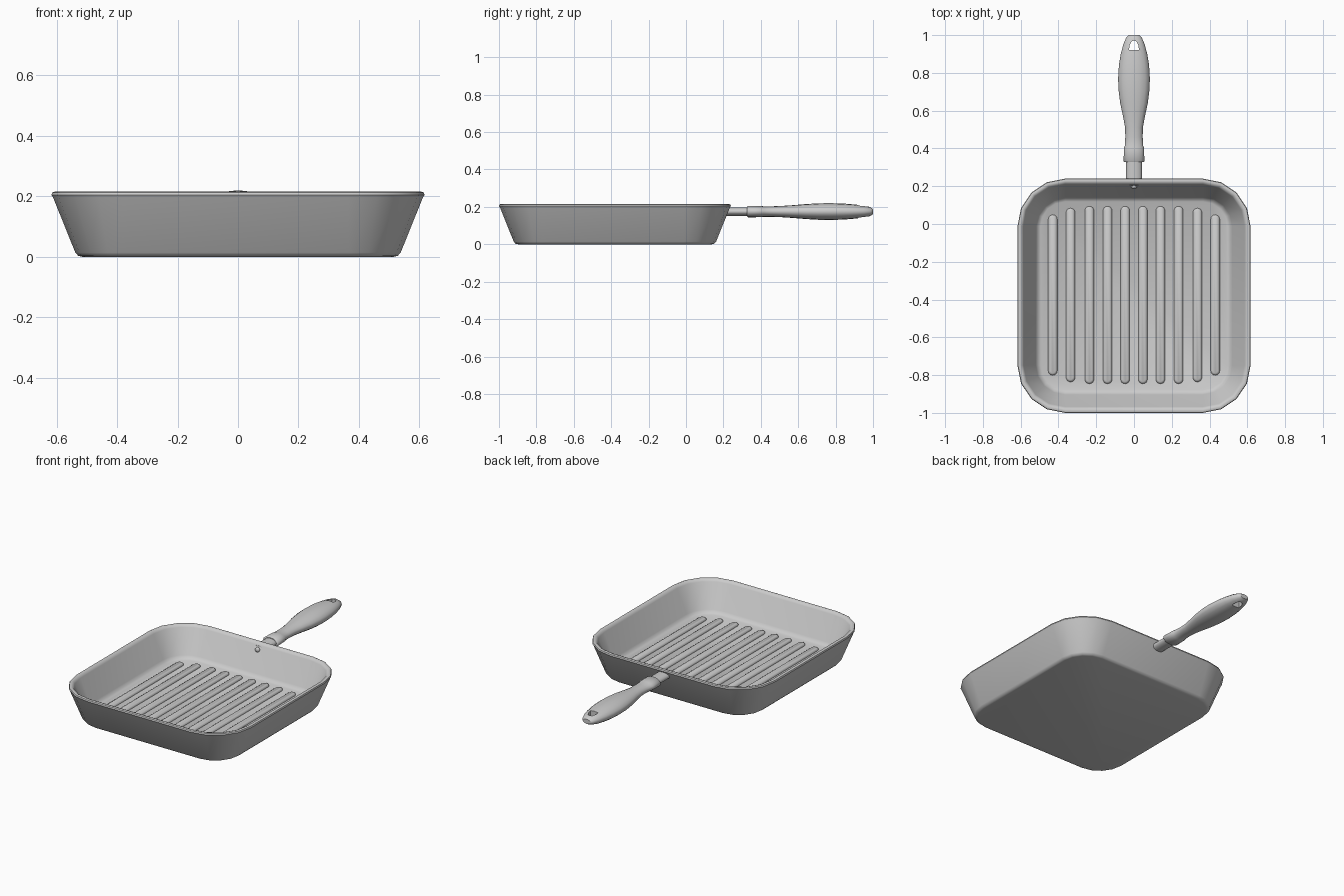
import bpy, bmesh
from math import sin, cos, pi
from mathutils import Matrix

if "Cube" in bpy.data.objects:
    bpy.data.objects.remove(bpy.data.objects["Cube"])

CY = -0.38      # pan centre in y
FLOOR = 0.03    # cooking surface height
HZ = 0.175      # handle axis height


def loft(name, rings, angle=40):
    """Skin a list of equal-length rings and cap both ends."""
    bm = bmesh.new()
    loops = [[bm.verts.new(p) for p in r] for r in rings]
    n = len(loops[0])
    for a, b in zip(loops, loops[1:]):
        for i in range(n):
            j = (i + 1) % n
            bm.faces.new((a[i], a[j], b[j], b[i]))
    bm.faces.new(loops[0][::-1])
    bm.faces.new(loops[-1])
    bmesh.ops.recalc_face_normals(bm, faces=bm.faces)
    me = bpy.data.meshes.new(name)
    bm.to_mesh(me)
    bm.free()
    ob = bpy.data.objects.new(name, me)
    bpy.context.collection.objects.link(ob)
    smooth(ob, angle)
    return ob


def smooth(ob, angle):
    bpy.ops.object.select_all(action='DESELECT')
    ob.select_set(True)
    bpy.context.view_layer.objects.active = ob
    bpy.ops.object.shade_smooth_by_angle(angle=angle * pi / 180)


def rounded(cx, cy, hx, hy, r, z, seg):
    """Rounded rectangle ring."""
    pts = []
    for k, (sx, sy) in enumerate([(1, 1), (-1, 1), (-1, -1), (1, -1)]):
        for i in range(seg + 1):
            a = (k + i / seg) * pi / 2
            pts.append((cx + sx * (hx - r) + r * cos(a),
                        cy + sy * (hy - r) + r * sin(a), z))
    return pts


def oval(y, rx, rz, n=16):
    """Elliptical ring around the handle axis."""
    return [(rx * cos(2 * pi * i / n), y, HZ + rz * sin(2 * pi * i / n)) for i in range(n)]


# pan body: outside wall, rolled rim, inside wall, floor
profile = [(0.515, 0.0), (0.528, 0.003), (0.538, 0.014), (0.611, 0.195),
           (0.617, 0.205), (0.614, 0.213), (0.605, 0.216), (0.593, 0.212),
           (0.585, 0.2), (0.52, 0.052), (0.51, 0.038), (0.495, FLOOR)]
loft("pan_body", [rounded(0, CY, h, h + 0.003, h - 0.365, z, 4) for h, z in profile], 50)

# grill ribs, shorter near the sides
for x, half in [(0.047, 0.47), (0.14, 0.47), (0.236, 0.47), (0.336, 0.46), (0.43, 0.425)]:
    for s in (-1, 1):
        steps = [(0, -0.004), (0, 0.004), (0.004, 0.010), (0.011, 0.014)]
        loft("grill_rib", [rounded(s * x, CY + 0.004, 0.024 - d, half - d, 0.0238 - d, FLOOR + z, 4)
                           for d, z in steps], 60)

# handle stem running into the pan wall
loft("handle_stem", [oval(y, 0.042, 0.023) for y in (0.205, 0.35)])

# handle grip with collar and swelling
grip = [(0.327, 0.050, 0.027), (0.332, 0.055, 0.031), (0.405, 0.053, 0.030),
        (0.412, 0.049, 0.028), (0.46, 0.046, 0.028), (0.51, 0.047, 0.030),
        (0.57, 0.058, 0.034), (0.64, 0.073, 0.040), (0.71, 0.082, 0.044),
        (0.77, 0.084, 0.045), (0.84, 0.080, 0.043), (0.90, 0.070, 0.038),
        (0.95, 0.057, 0.032), (0.985, 0.042, 0.024), (1.0, 0.028, 0.014)]
handle = loft("handle_grip", [oval(*g) for g in grip], 50)

# hanging hole
hole = [(-0.026, 0.922), (0.026, 0.922), (0.024, 0.945), (0.014, 0.966),
        (0, 0.971), (-0.014, 0.966), (-0.024, 0.945)]
cutter = loft("hole_cutter", [[(x, y, z) for x, y in hole] for z in (0.05, 0.3)])
cutter.hide_render = True
mod = handle.modifiers.new("hanging_hole", 'BOOLEAN')
mod.operation = 'DIFFERENCE'
mod.object = cutter
mod.solver = 'EXACT'
bpy.context.view_layer.objects.active = handle
bpy.ops.object.modifier_apply(modifier=mod.name)
bpy.data.objects.remove(cutter)
smooth(handle, 50)

# rivet on the inside wall
bpy.ops.mesh.primitive_uv_sphere_add(segments=12, ring_count=8, radius=0.016,
                                     location=(0, 0.197, HZ))
rivet = bpy.context.object
rivet.name = "rivet"
rivet.data.transform(Matrix.Diagonal((1, 0.7, 1, 1)))
smooth(rivet, 60)
